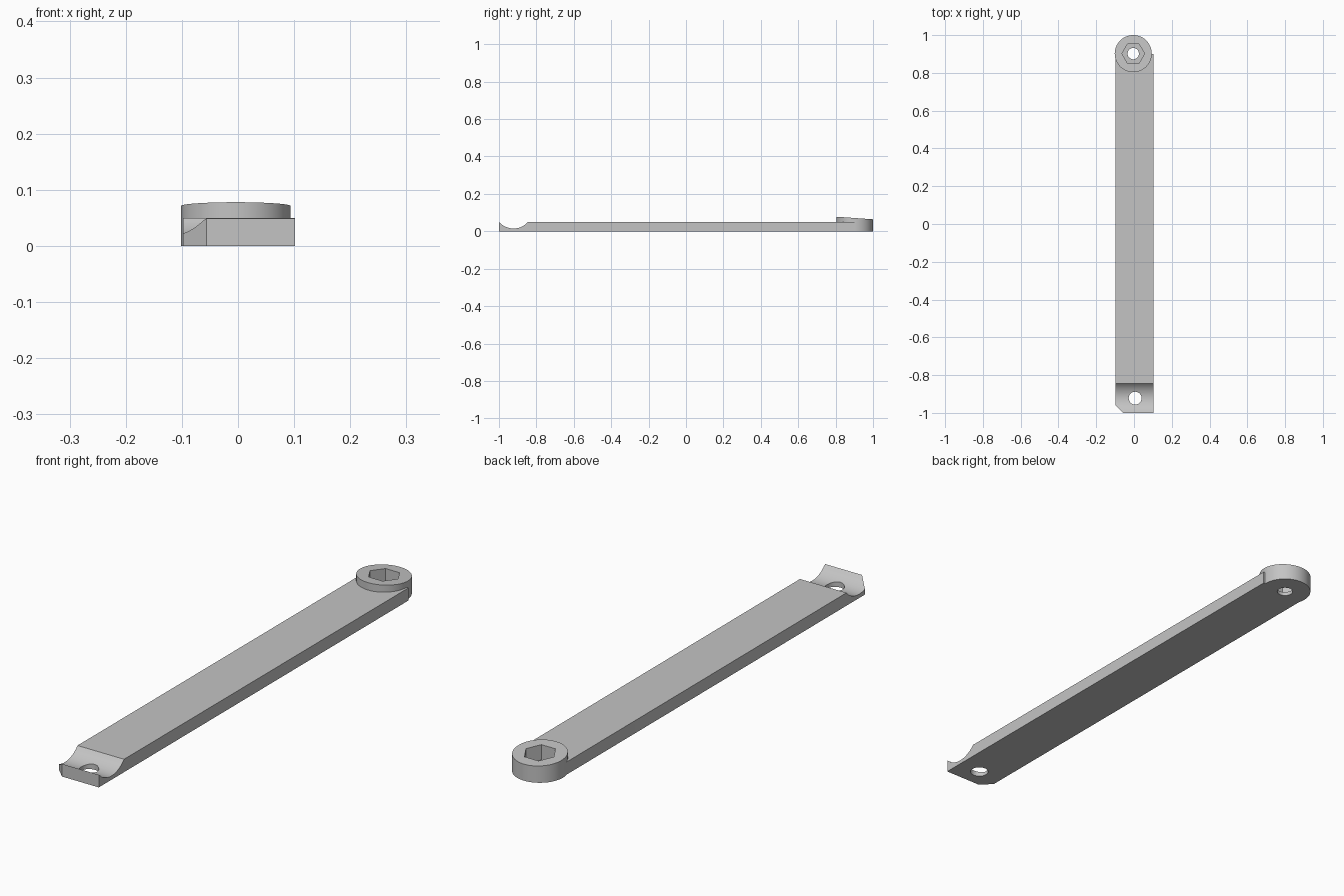
import bpy, bmesh, math
from mathutils import Vector

cube = bpy.data.objects.get("Cube")
if cube:
    bpy.data.objects.remove(cube)

BOSS = Vector((-0.004, 0.902, 0))
HOLE = Vector((0.006, -0.922, 0))

grey = bpy.data.materials.new("light_grey")
grey.use_nodes = True
colour = (0.55, 0.55, 0.55, 1)
grey.diffuse_color = colour
grey.node_tree.nodes["Principled BSDF"].inputs["Base Color"].default_value = colour


def add_object(name, bm):
    bmesh.ops.recalc_face_normals(bm, faces=bm.faces)
    mesh = bpy.data.meshes.new(name)
    bm.to_mesh(mesh)
    bm.free()
    mesh.materials.append(grey)
    obj = bpy.data.objects.new(name, mesh)
    bpy.context.collection.objects.link(obj)
    return obj


def prism(name, points, direction):
    """Extrude a closed outline along a direction."""
    bm = bmesh.new()
    face = bm.faces.new([bm.verts.new(p) for p in points])
    new = bmesh.ops.extrude_face_region(bm, geom=[face])["geom"]
    bmesh.ops.translate(bm, vec=direction,
                        verts=[v for v in new if isinstance(v, bmesh.types.BMVert)])
    return add_object(name, bm)


def column(name, centre, radius, z0, z1, sides):
    ring = [centre + Vector((radius * math.cos(2 * math.pi * i / sides),
                             radius * math.sin(2 * math.pi * i / sides), z0))
            for i in range(sides)]
    return prism(name, ring, Vector((0, 0, z1 - z0)))


def boolean(target, tool, operation):
    mod = target.modifiers.new(operation.title(), "BOOLEAN")
    mod.operation = operation
    mod.solver = "EXACT"
    mod.object = tool
    bpy.context.view_layer.objects.active = target
    bpy.ops.object.modifier_apply(modifier=mod.name)
    bpy.data.objects.remove(tool)


# Flat bar with a scooped front end, drawn as a side profile
left, right, top = -0.098, 0.102, 0.049
scoop_r, scoop_z = 0.102, 0.117
half = math.asin(0.077 / scoop_r)
profile = [(-1, 0), (0.9, 0), (0.9, top)]
for i in range(25):
    a = half - 2 * half * i / 24
    profile.append((max(-1, HOLE.y + scoop_r * math.sin(a)),
                    scoop_z - scoop_r * math.cos(a)))
profile[-1] = (-1, top)
bar = prism("strap_arm", [Vector((left, y, z)) for y, z in profile],
            Vector((right - left, 0, 0)))

# Clipped front corner
corner = [Vector((left - 0.1, -0.86, -0.1)), Vector((left + 0.143, -1.1, -0.1)),
          Vector((left - 0.1, -1.1, -0.1))]
boolean(bar, prism("corner_cutter", corner, Vector((0, 0, 0.3))), "DIFFERENCE")

# Round boss with a slightly sloping top
boss = column("boss", BOSS, 0.098, 0, 0.071, 96)
for v in boss.data.vertices:
    if v.co.z > 0.05:
        v.co.z -= 0.07 * (v.co.y - BOSS.y)
boolean(bar, boss, "UNION")

# Hexagonal nut pocket and the two bolt holes
boolean(bar, column("nut_pocket", BOSS, 0.06, 0.015, 0.2, 6), "DIFFERENCE")
boolean(bar, column("boss_hole", BOSS, 0.03, -0.1, 0.2, 48), "DIFFERENCE")
boolean(bar, column("front_hole", HOLE, 0.034, -0.1, 0.2, 48), "DIFFERENCE")

bpy.ops.object.select_all(action="DESELECT")
bar.select_set(True)
bpy.context.view_layer.objects.active = bar
bpy.ops.object.shade_smooth_by_angle(angle=math.radians(25))
